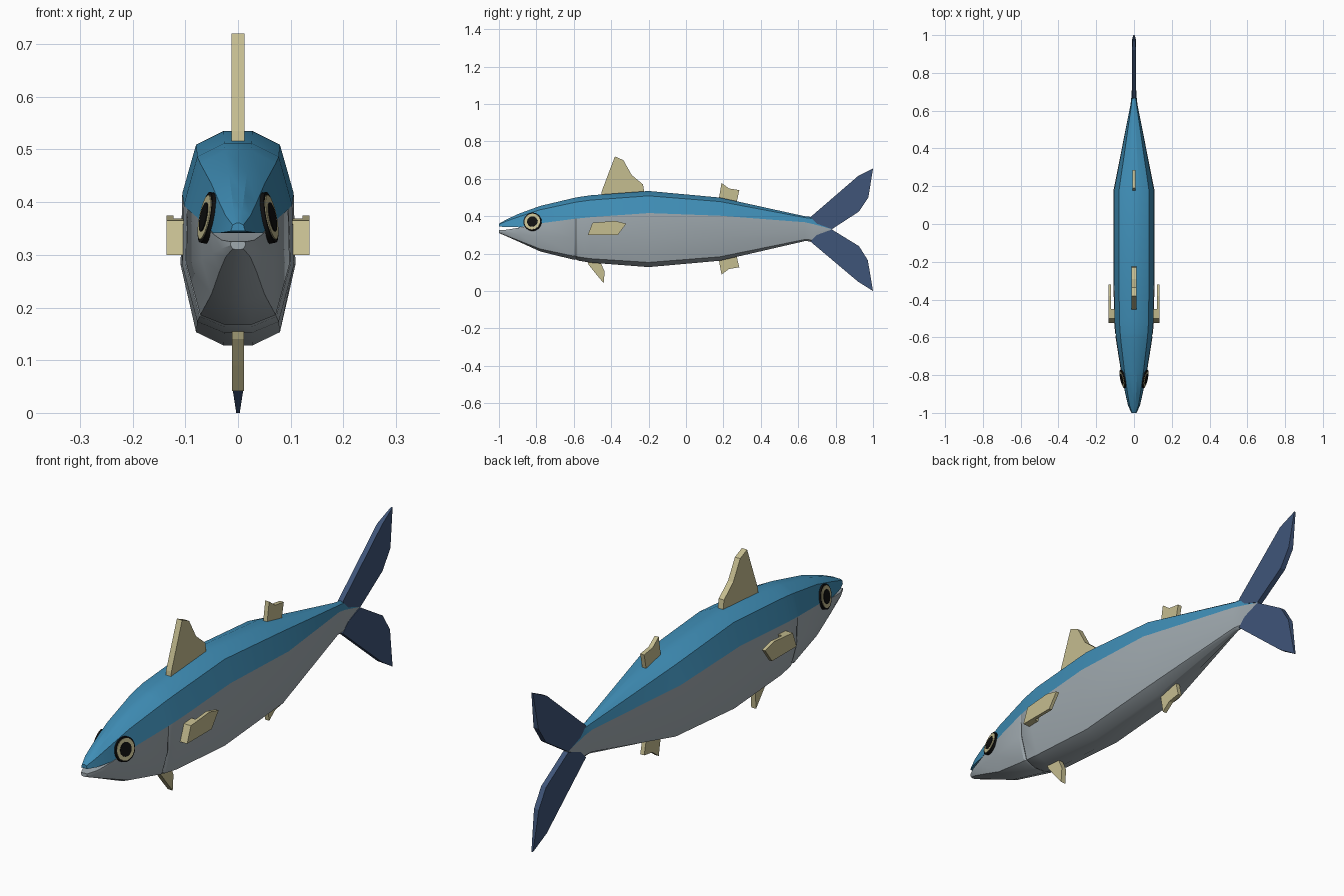
import bpy, bmesh
from mathutils import Vector, Matrix

if "Cube" in bpy.data.objects:
    bpy.data.objects.remove(bpy.data.objects["Cube"])


def material(name, rgb):
    m = bpy.data.materials.new(name)
    m.diffuse_color = (*rgb, 1)
    m.use_nodes = True
    m.node_tree.nodes["Principled BSDF"].inputs["Base Color"].default_value = m.diffuse_color
    return m


TEAL = material("teal", (0.05, 0.27, 0.47))
NAVY = material("navy", (0.05, 0.09, 0.19))
CREAM = material("cream", (0.56, 0.51, 0.28))
BLACK = material("black", (0.005, 0.005, 0.005))
SILVER = material("silver", (0.35, 0.40, 0.43))


def finish(bm, name, mat, smooth=False):
    bmesh.ops.recalc_face_normals(bm, faces=bm.faces)
    me = bpy.data.meshes.new(name)
    bm.to_mesh(me)
    bm.free()
    me.materials.append(mat)
    ob = bpy.data.objects.new(name, me)
    bpy.context.collection.objects.link(ob)
    if smooth:
        bpy.ops.object.select_all(action='DESELECT')
        ob.select_set(True)
        bpy.context.view_layer.objects.active = ob
        bpy.ops.object.shade_smooth_by_angle(angle=0.5)
    return ob


def loft(name, halves, mat, mouth_rings):
    """Skin mirrored half sections; the flat seam side is closed only at the mouth."""
    bm = bmesh.new()
    rings = []
    for y, half in halves:
        pts = half + [(-x, z) for x, z in reversed(half)]
        rings.append([bm.verts.new((x, y, z)) for x, z in pts])
    n = len(rings[0])
    for i, (a, b) in enumerate(zip(rings, rings[1:])):
        for k in range(n if i < mouth_rings else n - 1):
            j = (k + 1) % n
            bm.faces.new((a[k], a[j], b[j], b[k]))
    bm.faces.new(rings[0])
    bm.faces.new(rings[-1])
    return finish(bm, name, mat, True)


def slab(name, outline, x0, x1, mat, thin=()):
    """Side outline (y, z) given thickness in x; corners listed in thin are pinched."""
    bm = bmesh.new()
    mid = (x0 + x1) / 2
    sides = []
    for x in (x0, x1):
        sides.append([bm.verts.new((mid + (x - mid) * (0.3 if i in thin else 1), y, z))
                      for i, (y, z) in enumerate(outline)])
    a, b = sides
    bm.faces.new(a)
    bm.faces.new(b)
    for i in range(len(a)):
        j = (i + 1) % len(a)
        bm.faces.new((a[i], a[j], b[j], b[i]))
    return finish(bm, name, mat)


# Body stations: y, top, upper seam, lower seam, bottom, half width, gill groove depth
STATIONS = [
    (-1.00, .360, .345, .325, .310, .014, 0),
    (-.96, .383, .342, .328, .293, .032, 0),
    (-.89, .415, .341, .339, .262, .048, 0),
    (-.78, .455, .362, .362, .212, .069, 0),
    (-.598, .498, .386, .386, .167, .098, 0),
    (-.588, .500, .387, .387, .165, .099, .007),
    (-.578, .502, .388, .388, .163, .100, 0),
    (-.51, .512, .395, .395, .152, .106, 0),
    (-.20, .535, .417, .417, .128, .109, 0),
    (.18, .500, .403, .403, .162, .108, 0),
    (.635, .400, .368, .368, .267, .018, 0),
    (.68, .395, .358, .358, .265, .013, 0),
    (.78, .334, .331, .331, .327, .009, 0),
]
upper, lower = [], []
for y, top, su, sl, bot, w, g in STATIONS:
    upper.append((y, [(.97 * w, su), (.73 * w, top - .22 * (top - su)), (.25 * w, top)]))
    v = w - g
    lower.append((y, [(.97 * w, sl), (v, sl - .47 * (sl - bot)),
                      (.73 * v, bot + .087 * (sl - bot) + g / 2), (.25 * v, bot + g / 2)]))
loft("back", upper, TEAL, 3)
loft("belly", lower, SILVER, 3)

# Fins on the centre line
slab("front_dorsal_fin", [(-.455, .50), (-.45, .535), (-.38, .72), (-.335, .70), (-.29, .62),
                          (-.23, .57), (-.22, .51)], -.012, .012, CREAM)
slab("pelvic_fin", [(-.53, .165), (-.52, .14), (-.48, .09), (-.44, .042), (-.435, .105),
                    (-.46, .16)], -.011, .011, CREAM)
slab("rear_dorsal_fin", [(.175, .49), (.19, .578), (.23, .548), (.285, .54), (.27, .47)],
     -.009, .009, CREAM)
slab("anal_fin", [(.175, .17), (.19, .088), (.23, .118), (.285, .127), (.27, .19)],
     -.009, .009, CREAM)

# Forked tail
slab("tail_upper_lobe", [(.665, .395), (.92, .615), (1, .655), (.975, .50), (.925, .425),
                         (.78, .331), (.70, .36)], -.011, .011, NAVY, thin=(2,))
slab("tail_lower_lobe", [(.665, .265), (.92, .05), (1, 0), (.972, .165), (.925, .24),
                         (.78, .329), (.70, .30)], -.011, .011, NAVY, thin=(2,))


def disc(name, centre, normal, radius, depth, mat):
    bm = bmesh.new()
    rot = normal.to_track_quat('Z', 'Y').to_matrix().to_4x4()
    bmesh.ops.create_cone(bm, cap_ends=True, segments=24, radius1=radius, radius2=radius,
                          depth=depth, matrix=Matrix.Translation(centre) @ rot)
    return finish(bm, name, mat, True)


# Paired side fins and eyes
for s, side in ((1, "right"), (-1, "left")):
    slab(side + "_side_fin", [(-.525, .30), (-.50, .365), (-.38, .375), (-.32, .36),
                              (-.365, .30)], s * .122, s * .136, CREAM)
    slab(side + "_side_fin_root", [(-.525, .30), (-.50, .365), (-.45, .369), (-.47, .30)],
         s * .09, s * .123, CREAM)
    c = Vector((s * .056, -.82, .37))
    n = Vector((s, -.22, .2)).normalized()
    disc(side + "_eye_rim", c, n, .049, .014, BLACK)
    disc(side + "_eye_ring", c, n, .043, .018, CREAM)
    disc(side + "_eye_pupil", c, n, .028, .022, BLACK)
